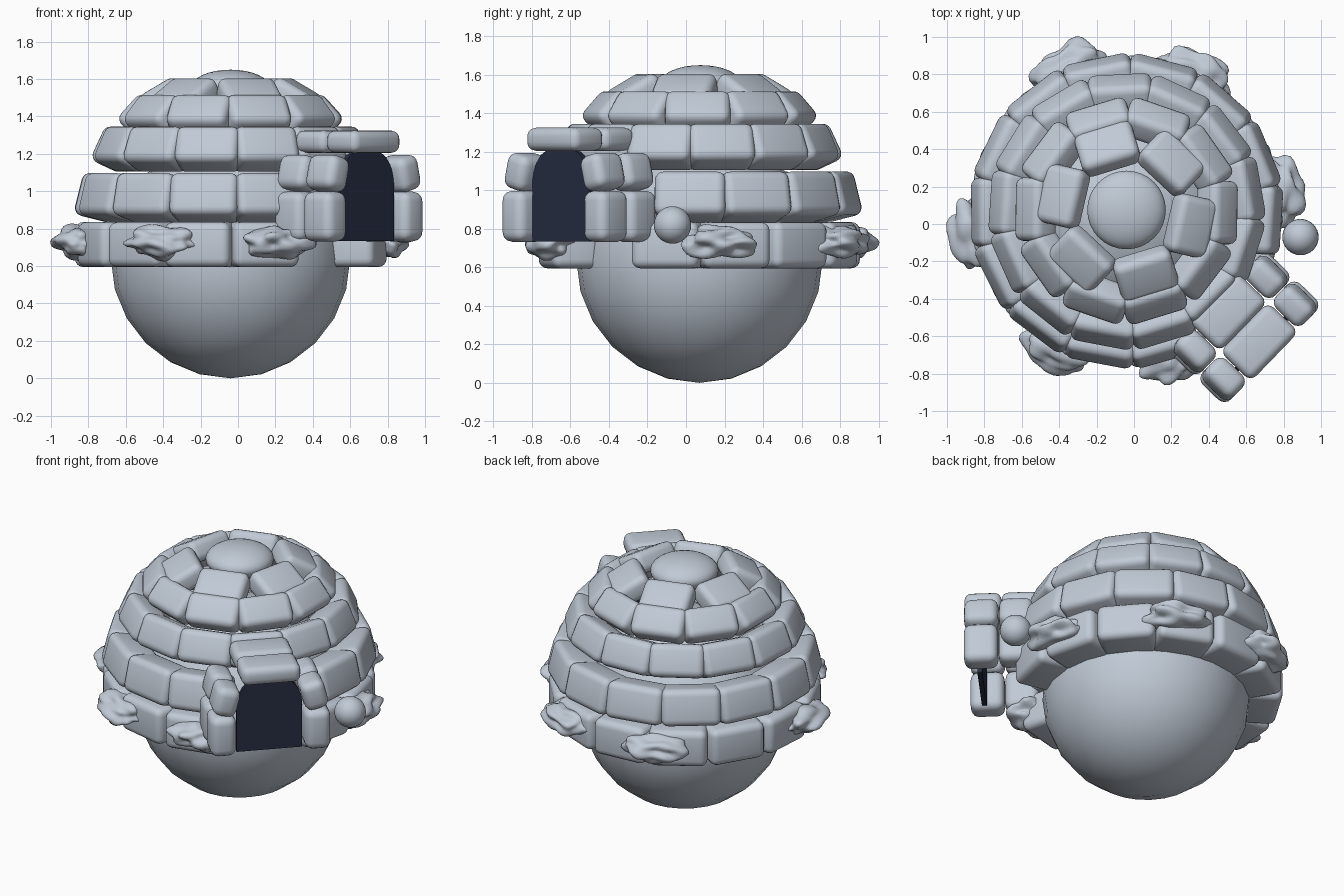
import bpy, bmesh, math
from mathutils import Matrix, Vector, noise

if "Cube" in bpy.data.objects:
    bpy.data.objects.remove(bpy.data.objects["Cube"])

CX, CY = -0.04, 0.07            # dome axis


def material(name, rgb):
    m = bpy.data.materials.new(name)
    m.diffuse_color = (*rgb, 1)
    m.use_nodes = True
    m.node_tree.nodes["Principled BSDF"].inputs["Base Color"].default_value = m.diffuse_color
    return m


ICE = material("pale ice", (0.53, 0.59, 0.67))
DARK = material("dark doorway", (0.020, 0.027, 0.055))


def finish(bm, name, mat, smooth=True):
    bmesh.ops.recalc_face_normals(bm, faces=bm.faces)
    me = bpy.data.meshes.new(name)
    bm.to_mesh(me)
    bm.free()
    me.materials.append(mat)
    for p in me.polygons:
        p.use_smooth = smooth
    ob = bpy.data.objects.new(name, me)
    bpy.context.scene.collection.objects.link(ob)
    return ob


def add_brick(bm, mat, size, bevel):
    """Rounded block placed by a matrix, added to bm."""
    tmp = bmesh.new()
    bmesh.ops.create_cube(tmp, size=1, matrix=Matrix.Diagonal((*size, 1)))
    bmesh.ops.bevel(tmp, geom=tmp.edges[:], offset=bevel, segments=4,
                    profile=0.5, affect='EDGES')
    tmp.transform(mat)
    me = bpy.data.meshes.new("tmp")
    tmp.to_mesh(me)
    tmp.free()
    bm.from_mesh(me)
    bpy.data.meshes.remove(me)


def polar(ang, r, z):
    a = math.radians(ang)
    return Vector((CX + r * math.cos(a), CY + r * math.sin(a), z))


def rot(deg, axis):
    return Matrix.Rotation(math.radians(deg), 4, axis)


def ball(name, loc, scale, u=24, v=12):
    bm = bmesh.new()
    bmesh.ops.create_uvsphere(bm, u_segments=u, v_segments=v, radius=1,
                              matrix=Matrix.Translation(loc) @ Matrix.Diagonal((*scale, 1)))
    return finish(bm, name, ICE)


# Inner ball, top cap and loose snowball
ball("inner_ball", (CX, CY, 0.64), (0.64, 0.64, 0.64))
ball("top_cap", (CX, CY + 0.005, 1.555), (0.21, 0.21, 0.095), 32, 16)
ball("snowball", (0.89, -0.07, 0.82), (0.097, 0.097, 0.097), 32, 16)

# Rings of ice bricks: start angle, step, count, radius, z, tilt, (depth, width, height)
rings = [
    (-13, 27.0, 12, 0.70, 0.715, 0, (0.25, 0.36, 0.24)),
    (-3.6, 26.3, 12, 0.70, 0.965, 14, (0.23, 0.37, 0.235)),
    (10, 360 / 13, 13, 0.615, 1.225, 25, (0.19, 0.345, 0.21)),
    (-1, 36, 10, 0.485, 1.405, 42, (0.16, 0.34, 0.20)),
    (47, 60, 6, 0.35, 1.50, 60, (0.14, 0.32, 0.24)),
]
for i, (start, step, n, r, z, tilt, size) in enumerate(rings):
    bm = bmesh.new()
    for k in range(n):
        a = start + step * k
        m = Matrix.Translation(polar(a, r, z)) @ rot(a, 'Z') @ rot(-tilt, 'Y')
        add_brick(bm, m, size, 0.045)
    finish(bm, f"brick_ring_{i + 1}", ICE)

# Entrance frame: local x points outwards, y sideways
FRAME = Matrix.Translation((0.67, -0.63, 0)) @ rot(-44, 'Z')

bm = bmesh.new()
for side in (-1, 1):
    for depth in (0, -0.215):
        low = FRAME @ Matrix.Translation((depth, side * 0.295, 0.865))
        add_brick(bm, low, (0.21, 0.16, 0.265), 0.05)
        top = FRAME @ Matrix.Translation((depth, side * 0.275, 1.095)) @ rot(side * 14, 'X')
        add_brick(bm, top, (0.21, 0.15, 0.19), 0.05)
finish(bm, "entrance_side_bricks", ICE)

bm = bmesh.new()
for depth in (0, -0.23):
    add_brick(bm, FRAME @ Matrix.Translation((depth, 0, 1.265)), (0.23, 0.37, 0.12), 0.045)
finish(bm, "entrance_roof_slabs", ICE)

# Dark doorway panel with rounded top corners
hw, z0, z1, rx, rz = 0.205, 0.735, 1.21, 0.13, 0.19
outline = [(-hw, z0), (hw, z0)]
for side in (1, -1):
    for k in range(9):
        t = math.pi / 2 * (k if side > 0 else 8 - k) / 8
        outline.append((side * (hw - rx + rx * math.cos(t)), z1 - rz + rz * math.sin(t)))
bm = bmesh.new()
face = bm.faces.new([bm.verts.new((0.0, y, z)) for y, z in outline])
ext = bmesh.ops.extrude_face_region(bm, geom=[face])
bmesh.ops.translate(bm, vec=(0.03, 0, 0),
                    verts=[g for g in ext["geom"] if isinstance(g, bmesh.types.BMVert)])
bm.transform(FRAME)
finish(bm, "doorway", DARK, smooth=False)

# Irregular snow drifts around the base
bm = bmesh.new()
for i, a in enumerate((7, 63, 112, 189, 243, -72)):
    tmp = bmesh.new()
    bmesh.ops.create_icosphere(tmp, subdivisions=4, radius=1)
    for v in tmp.verts:
        v.co *= 1 + 0.38 * noise.noise(v.co * 1.7 + Vector((i * 7.3, 2.1, 0.4)))
    tmp.transform(Matrix.Translation(polar(a, 0.82, 0.73)) @ rot(a, 'Z')
                  @ Matrix.Diagonal((0.125, 0.19, 0.085, 1)))
    me = bpy.data.meshes.new("tmp")
    tmp.to_mesh(me)
    tmp.free()
    bm.from_mesh(me)
    bpy.data.meshes.remove(me)
finish(bm, "snow_drifts", ICE)
